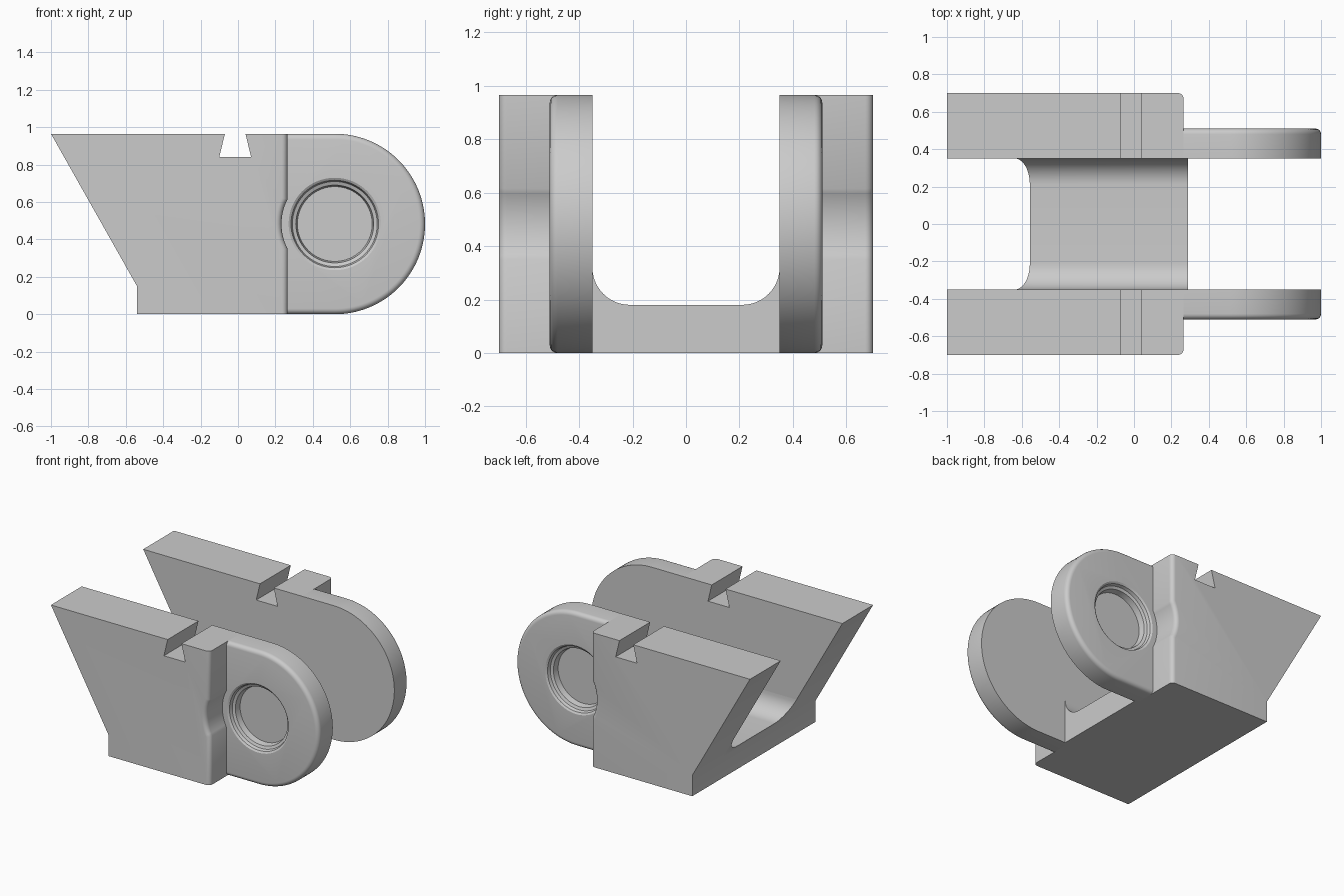
import bpy, bmesh
from math import sin, cos, acos, pi, radians
from mathutils import Vector

if "Cube" in bpy.data.objects:
    bpy.data.objects.remove(bpy.data.objects["Cube"])

# Main dimensions
H = 0.965          # overall height
INNER = 0.35       # half width of the channel
WALL_OUT = 0.70
EAR_OUT = 0.51
SHOULDER = 0.265   # where the walls end and the ears begin
FOOT_X, FOOT_Z = -0.54, 0.15
EAR_R = H / 2
EAR_X = 1 - EAR_R

grey = bpy.data.materials.new("light_grey")
grey.use_nodes = True
colour = (0.6, 0.6, 0.6, 1)
grey.diffuse_color = colour
grey.node_tree.nodes["Principled BSDF"].inputs["Base Color"].default_value = colour


def arc(cx, cy, r, start, end, n):
    """Points on an arc, angles in radians."""
    steps = [start + (end - start) * i / n for i in range(n + 1)]
    return [(cx + r * cos(a), cy + r * sin(a)) for a in steps]


def prism(points, direction):
    """Solid made by extruding a closed loop of 3D points."""
    bm = bmesh.new()
    face = bm.faces.new([bm.verts.new(p) for p in points])
    new = bmesh.ops.extrude_face_region(bm, geom=[face])["geom"]
    moved = [g for g in new if isinstance(g, bmesh.types.BMVert)]
    bmesh.ops.translate(bm, verts=moved, vec=direction)
    bmesh.ops.recalc_face_normals(bm, faces=bm.faces)
    return bm


def side_plate(profile, outer):
    """Front side plate from an x-z profile, reaching out to y = -outer."""
    return prism([(x, -INNER, z) for x, z in profile], Vector((0, INNER - outer, 0)))


def round_edges(bm, outer, rule, size):
    edges = [e for e in bm.edges
             if all(abs(v.co.y + outer) < 1e-4 for v in e.verts) and rule(e)]
    bmesh.ops.bevel(bm, geom=edges, offset=size, segments=5, profile=0.5,
                    affect='EDGES', clamp_overlap=True)


def make(name, bm):
    mesh = bpy.data.meshes.new(name)
    bm.to_mesh(mesh)
    bm.free()
    mesh.materials.append(grey)
    obj = bpy.data.objects.new(name, mesh)
    bpy.context.collection.objects.link(obj)
    return obj


def finish(obj, mirrored):
    bpy.ops.object.select_all(action='DESELECT')
    obj.select_set(True)
    bpy.context.view_layer.objects.active = obj
    bpy.ops.object.shade_smooth_by_angle(angle=radians(30))
    if mirrored:
        mod = obj.modifiers.new("Mirror", 'MIRROR')
        mod.use_axis = (False, True, False)
        mod.use_mirror_merge = False


# Shoulder line from top to bottom, with the round relief around the bore
RELIEF_R = 0.285
half = acos((EAR_X - SHOULDER) / RELIEF_R)
shoulder = ([(SHOULDER, H)]
            + arc(EAR_X, EAR_R, RELIEF_R, pi - half, pi + half, 14)
            + [(SHOULDER, 0)])

# Side walls with raked rear edge and dovetail slot
slot = [(-0.07, H), (-0.10, 0.84), (0.07, 0.84), (0.04, H)]
walls = side_plate([(FOOT_X, 0), (FOOT_X, FOOT_Z), (-1, H)] + slot + shoulder, WALL_OUT)
round_edges(walls, WALL_OUT, lambda e: all(v.co.x > 0.2 for v in e.verts), 0.03)
finish(make("side_walls", walls), True)

# Rounded ears
ear_profile = arc(EAR_X, EAR_R, EAR_R, -pi / 2, pi / 2, 56) + shoulder
ear = side_plate(ear_profile, EAR_OUT)
round_edges(ear, EAR_OUT, lambda e: any(v.co.x > SHOULDER + 0.01 for v in e.verts), 0.03)
ears = make("ears", ear)

# Stepped blind bore: radius and depth below the ear face
bore = [(0.25, -0.02), (0.247, 0), (0.234, 0.008), (0.227, 0.03),
        (0.208, 0.038), (0.2, 0.08)]
bm = bmesh.new()
rings = []
for r, depth in bore:
    rings.append([bm.verts.new((x, depth - EAR_OUT, z))
                  for x, z in arc(EAR_X, EAR_R, r, 0, 2 * pi, 64)[:-1]])
for a, b in zip(rings, rings[1:]):
    for i in range(len(a)):
        j = (i + 1) % len(a)
        bm.faces.new((a[i], a[j], b[j], b[i]))
bm.faces.new(rings[0])
bm.faces.new(rings[-1])
bmesh.ops.recalc_face_normals(bm, faces=bm.faces)
cutter = make("bore_cutter", bm)
cutter.hide_render = True

# Cut the bore and keep the result as plain mesh
cut = ears.modifiers.new("Bore", 'BOOLEAN')
cut.operation = 'DIFFERENCE'
cut.solver = 'EXACT'
cut.object = cutter
graph = bpy.context.evaluated_depsgraph_get()
result = bpy.data.meshes.new_from_object(ears.evaluated_get(graph))
ears.modifiers.clear()
ears.data = result
bpy.data.objects.remove(cutter)
finish(ears, True)

# Channel floor with filleted sides
FLOOR, FILLET = 0.18, 0.14
cy, cz = INNER - FILLET, FLOOR + FILLET
section = ([(-INNER, 0), (INNER, 0)]
           + arc(cy, cz, FILLET, 0, -pi / 2, 12)
           + arc(-cy, cz, FILLET, -pi / 2, -pi, 12))
FRONT_X = 0.29
floor = prism([(FRONT_X, y, z) for y, z in section], Vector((FOOT_X - FRONT_X, 0, 0)))
bmesh.ops.bisect_plane(floor, geom=floor.verts[:] + floor.edges[:] + floor.faces[:],
                       plane_co=(0, 0, FOOT_Z), plane_no=(0, 0, 1))
# Rake the rear end to follow the walls
for v in floor.verts:
    if v.co.x < 0 and v.co.z > FOOT_Z:
        v.co.x = FOOT_X - (v.co.z - FOOT_Z) * (1 + FOOT_X) / (H - FOOT_Z)
finish(make("channel_floor", floor), False)
